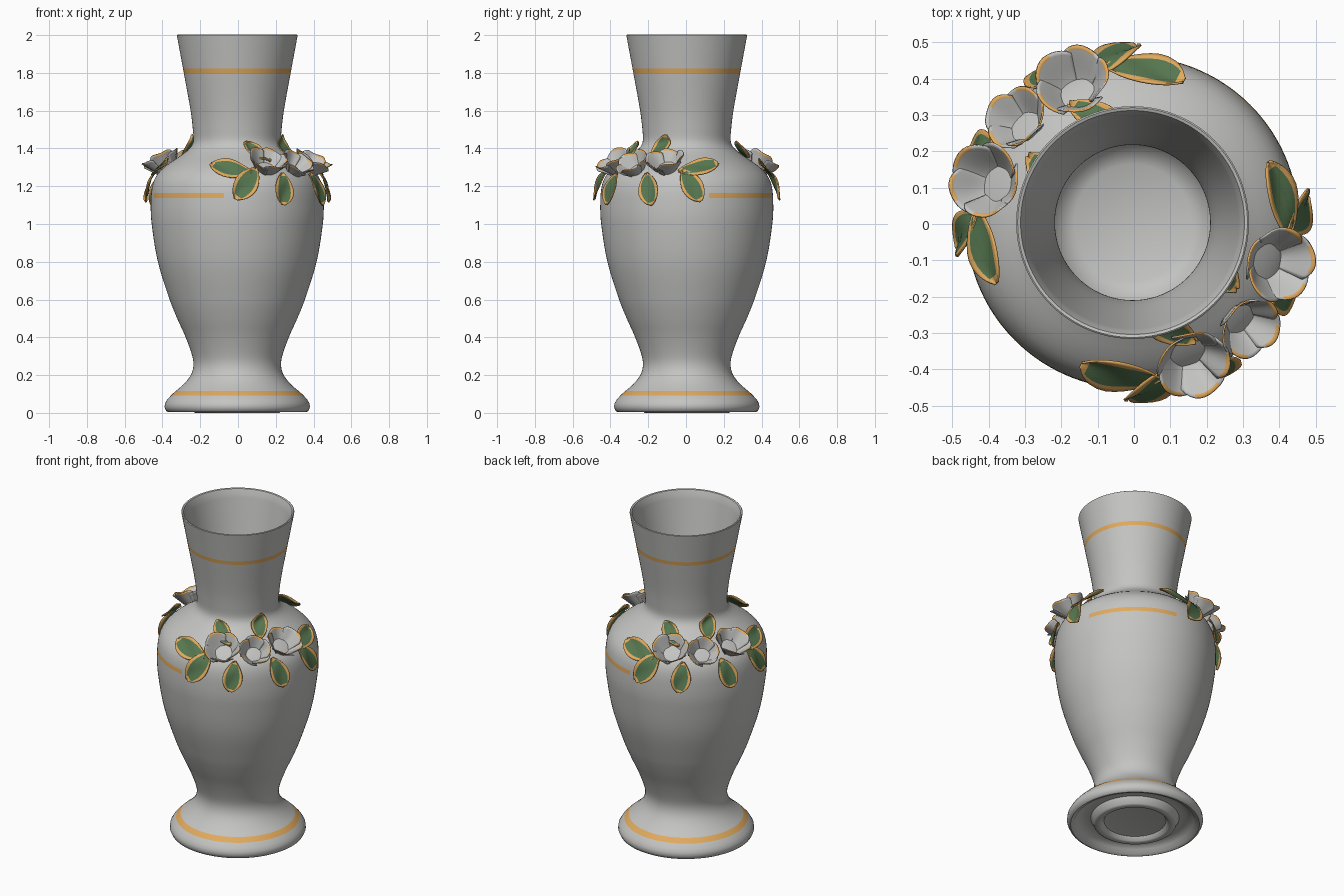
import bpy, bmesh, math, random
from mathutils import Vector, Matrix

if "Cube" in bpy.data.objects:
    bpy.data.objects.remove(bpy.data.objects["Cube"])
random.seed(4)

def material(name, col):
    m = bpy.data.materials.new(name)
    m.diffuse_color = (*col, 1)
    m.use_nodes = True
    m.node_tree.nodes["Principled BSDF"].inputs["Base Color"].default_value = m.diffuse_color
    return m
MATS = [material("white_glaze", (.55, .55, .54)), material("gold_trim", (.75, .40, .11)),
        material("leaf_green", (.095, .185, .08))]
CX, CY = -.004, .004

# Outer silhouette (z, radius)
OUT = [(.01, .376), (.03, .385), (.06, .378), (.105, .338), (.15, .285), (.2, .246), (.25, .232), (.3, .238),
       (.4, .273), (.5, .318), (.6, .358), (.8, .42), (1.0, .453), (1.1, .458), (1.2, .45), (1.26, .425),
       (1.31, .375), (1.36, .303), (1.40, .252), (1.435, .233), (1.5, .235), (1.6, .247), (1.8, .283), (2.0, .32)]

def radius(z):
    """Smooth cubic through the silhouette points."""
    n = len(OUT)
    z = min(max(z, OUT[0][0]), OUT[-1][0])
    i = next(k for k in range(n - 1) if z <= OUT[k + 1][0])
    slope = lambda k: ((OUT[min(k + 1, n - 1)][1] - OUT[max(k - 1, 0)][1]) /
                       (OUT[min(k + 1, n - 1)][0] - OUT[max(k - 1, 0)][0]))
    (z0, r0), (z1, r1) = OUT[i], OUT[i + 1]
    h = z1 - z0
    t = (z - z0) / h
    return ((2*t**3 - 3*t*t + 1) * r0 + (t**3 - 2*t*t + t) * h * slope(i)
            + (3*t*t - 2*t**3) * r1 + (t**3 - t*t) * h * slope(i + 1))

def finish(name, bm, angle=40, solid=0):
    me = bpy.data.meshes.new(name)
    bm.to_mesh(me)
    bm.free()
    for m in MATS:
        me.materials.append(m)
    ob = bpy.data.objects.new(name, me)
    bpy.context.collection.objects.link(ob)
    if solid:
        mod = ob.modifiers.new("thickness", 'SOLIDIFY')
        mod.thickness = solid
        mod.offset = 0
    bpy.ops.object.select_all(action='DESELECT')
    ob.select_set(True)
    bpy.context.view_layer.objects.active = ob
    bpy.ops.object.shade_smooth_by_angle(angle=math.radians(angle))
    return ob

# Vase body: lathed outside, rim, inside and hollow foot
BANDS = [(.093, .117), (1.137, 1.163), (1.798, 1.822)]
SEG = 120
zs = sorted({round(.01 + k * .02, 3) for k in range(100)} | {z for b in BANDS for z in b} | {2.0})
loop = [(radius(z), z) for z in zs]
n_out = len(loop)
loop += [(.316, 2.003), (.308, 2.0)]
loop += [(radius(z) - .018, z) for z in reversed(zs) if .2 < z < 1.98]
loop += [(.2, .17), (.16, .15), (0, .145)]
under = [(0, .03), (.15, .03), (.175, .025), (.19, .004), (.2, 0), (.222, 0), (.232, .006), (.25, .045),
         (.29, .05), (.33, .03), (.345, .01), (.365, .004)]
loop = under + loop
bm = bmesh.new()
rings = []
for r, z in loop:
    if r == 0:
        rings.append([bm.verts.new((CX, CY, z))] * SEG)
    else:
        rings.append([bm.verts.new((CX + r * math.cos(a), CY + r * math.sin(a), z))
                      for a in (2 * math.pi * k / SEG for k in range(SEG))])
for i in range(len(rings) - 1):
    zm = (loop[i][1] + loop[i + 1][1]) / 2
    outside = len(under) <= i < len(under) + n_out - 1
    for k in range(SEG):
        j = (k + 1) % SEG
        vs = list(dict.fromkeys([rings[i][k], rings[i][j], rings[i + 1][j], rings[i + 1][k]]))
        f = bm.faces.new(vs)
        az = (k + .5) * 360 / SEG % 180
        for b, (lo, hi) in enumerate(BANDS):
            # the shoulder band breaks off behind the flower sprays
            if outside and lo < zm < hi and (b != 1 or 15 < az < 81):
                f.material_index = 1
finish("vase_body", bm)

# Arc length along the silhouette, so leaves can lie on the shoulder
TAB = [(0, 1.0)]
for k in range(1, 301):
    z = 1.0 + k * .002
    TAB.append((TAB[-1][0] + math.hypot(.002, radius(z) - radius(z - .002)), z))
def z_to_s(z):
    return TAB[int(round((z - 1.0) / .002))][0]
def s_to_z(s):
    k = next((i for i in range(1, len(TAB)) if TAB[i][0] >= s), len(TAB) - 1)
    (s0, z0), (s1, z1) = TAB[k - 1], TAB[k]
    return z0 + (z1 - z0) * (s - s0) / (s1 - s0)

def leaf(name, a0, z0, a1, z1, width, turn):
    """Curved leaf lying over the surface from base (azimuth, z) to tip."""
    rm = radius((z0 + z1) / 2) + .02
    p = Vector((math.radians(a0) * rm, z_to_s(z0)))
    d = Vector((math.radians(a1) * rm, z_to_s(z1))) - p
    side = Vector((-d.y, d.x)).normalized()
    us = [0, .02, .05, .1, .2, .3, .4, .5, .6, .7, .8, .86, .91, .95, .98, 1]
    vs = [-1, -.86, -.72, -.36, 0, .36, .72, .86, 1]
    bm = bmesh.new()
    grid = []
    for u in us:
        w = width / 2 * max(.04, math.sin(math.pi * u ** 1.15)) ** .6
        row = []
        for v in vs:
            q = p + d * u + side * (w * v)
            z = s_to_z(q.y)
            slope = (radius(z + .01) - radius(z - .01)) / .02
            nr, nz = Vector((1, -slope)).normalized()
            off = .012 + .016 * u + .010 * v * v + .004 * math.sin(7 * u + 3 * v)
            a = q.x / rm + math.radians(turn)
            r = radius(z) + off * nr
            row.append(bm.verts.new((CX + r * math.cos(a), CY + r * math.sin(a), z + off * nz)))
        grid.append(row)
    for i in range(len(us) - 1):
        for j in range(len(vs) - 1):
            f = bm.faces.new((grid[i][j], grid[i][j + 1], grid[i + 1][j + 1], grid[i + 1][j]))
            edge = j in (0, 1, len(vs) - 3, len(vs) - 2) or us[i] < .1 or us[i + 1] > .91
            f.material_index = 1 if edge else 2
    finish(name, bm, 60, .006)

def flower(name, az, size, elev, turn):
    """Open cup of five overlapping petals facing up and outward."""
    a = math.radians(az + turn)
    e = math.radians(elev)
    out = Vector((math.cos(a), math.sin(a), 0))
    axis = out * math.cos(e) + Vector((0, 0, math.sin(e)))
    base = Vector((CX, CY, 1.262)) + out * .378
    M = Matrix.Translation(base) @ axis.to_track_quat('Z', 'Y').to_matrix().to_4x4()
    bm = bmesh.new()
    ts = [0, .12, .25, .4, .55, .7, .82, .92, 1]
    N = 12
    spin = random.random() * 6.28
    for petal in range(5):
        mid = spin + petal * 2 * math.pi / 5
        lift = random.uniform(-.10, .10)
        gilt = random.randint(0, 5)
        grid = []
        for t in ts:
            row = []
            for k in range(N + 1):
                v = k / N * 2 - 1
                th = mid + v * math.pi / 5 * 1.25
                rho = size * (.12 + .88 * t ** .75) * (1 - .10 * t * v * v + .05 * v)
                rho += size * .10 * t ** 4
                h = size * 1.12 * t ** 1.15 * (1 + lift * t - .20 * v ** 4 + .05 * math.sin(4 * v + petal))
                row.append(bm.verts.new(M @ Vector((rho * math.cos(th), rho * math.sin(th), h))))
            grid.append(row)
        for i in range(len(ts) - 1):
            for k in range(N):
                f = bm.faces.new((grid[i][k], grid[i][k + 1], grid[i + 1][k + 1], grid[i + 1][k]))
                if i == len(ts) - 2 and gilt <= k < gilt + 6:
                    f.material_index = 1
    bmesh.ops.create_uvsphere(bm, u_segments=16, v_segments=8, radius=size * .25, matrix=M)
    finish(name, bm, 50, .005)

# Two sprays on opposite sides: (base azimuth, base z, tip azimuth, tip z, width)
LEAVES = [(-33, 1.34, -25, 1.475, .095), (-62, 1.32, -81, 1.425, .09), (-80, 1.265, -110, 1.295, .11),
          (-76, 1.285, -91, 1.13, .12), (-57, 1.26, -60, 1.10, .11), (-29, 1.26, -22, 1.10, .11),
          (-3, 1.275, 9, 1.12, .11), (-6, 1.27, 24, 1.30, .10)]
FLOWERS = [(-16, .094, 62), (-42, .083, 50), (-67, .094, 60)]
for side, turn in (("front", 0), ("back", 180)):
    for i, l in enumerate(LEAVES):
        leaf(f"{side}_leaf_{i + 1}", *l, turn)
    for i, f in enumerate(FLOWERS):
        flower(f"{side}_flower_{i + 1}", *f, turn)
